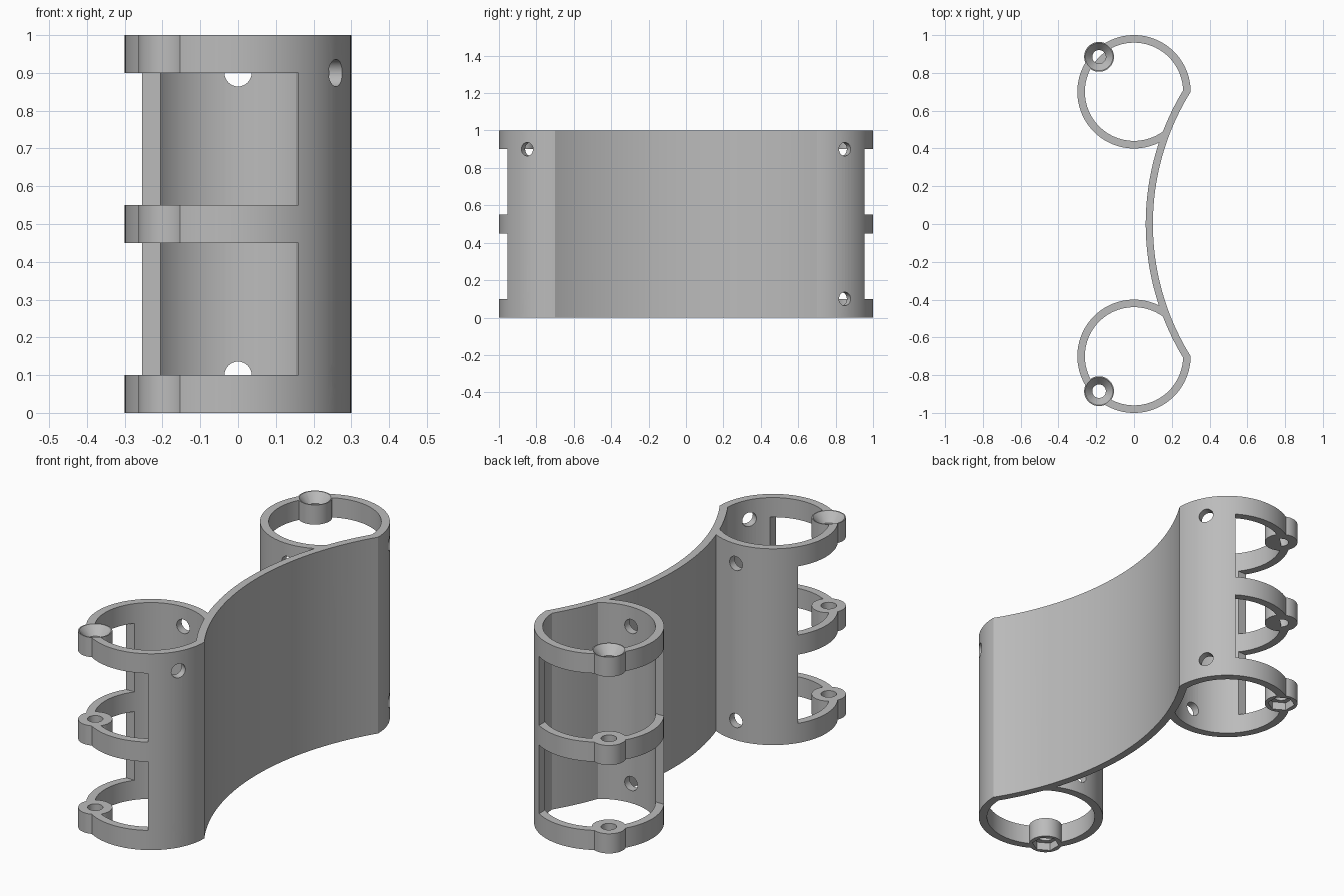
import bpy, bmesh
from math import sin, cos, pi, asin
from mathutils import Matrix, Vector

if "Cube" in bpy.data.objects:
    bpy.data.objects.remove(bpy.data.objects["Cube"], do_unlink=True)

RING_Y, RING_R, RING_IN = 0.7, 0.3, 0.26      # the two tubes
ARC_X, ARC_R, WALL = 1.425, 1.325, 0.038      # curved web
BOSS = 0.185                                  # boss offset from tube axis
HOLE = 0.036

grey = bpy.data.materials.new("plain_grey")
grey.use_nodes = True
COLOUR = (0.5, 0.5, 0.5, 1)
grey.diffuse_color = COLOUR
grey.node_tree.nodes["Principled BSDF"].inputs["Base Color"].default_value = COLOUR


def make_object(name, bm):
    bmesh.ops.recalc_face_normals(bm, faces=bm.faces)
    mesh = bpy.data.meshes.new(name)
    bm.to_mesh(mesh)
    bm.free()
    mesh.materials.append(grey)
    obj = bpy.data.objects.new(name, mesh)
    bpy.context.collection.objects.link(obj)
    return obj


def prism(name, points, z0, z1):
    bm = bmesh.new()
    face = bm.faces.new([bm.verts.new((x, y, z0)) for x, y in points])
    out = bmesh.ops.extrude_face_region(bm, geom=[face])
    verts = [v for v in out["geom"] if isinstance(v, bmesh.types.BMVert)]
    bmesh.ops.translate(bm, verts=verts, vec=(0, 0, z1 - z0))
    return make_object(name, bm)


def circle(cx, cy, r, n):
    return [(cx + r * cos(2 * pi * i / n), cy + r * sin(2 * pi * i / n)) for i in range(n)]


def rod(name, centre, direction, r1, r2, length, n=32):
    bm = bmesh.new()
    turn = Vector(direction).to_track_quat("Z", "Y").to_matrix().to_4x4()
    bmesh.ops.create_cone(bm, cap_ends=True, segments=n, radius1=r1, radius2=r2,
                          depth=length, matrix=Matrix.Translation(centre) @ turn)
    return make_object(name, bm)


def combine(target, tool, operation):
    mod = target.modifiers.new("combine", "BOOLEAN")
    mod.operation, mod.solver, mod.object = operation, "EXACT", tool
    bpy.context.view_layer.objects.active = target
    bpy.ops.object.modifier_apply(modifier=mod.name)
    bpy.data.objects.remove(tool, do_unlink=True)


# Curved web, left thick on its hollow side and trimmed later
END = asin(RING_Y / ARC_R)
STEPS = 48


def arc(radius):
    angles = [END * (2 * i / STEPS - 1) for i in range(STEPS + 1)]
    return [(ARC_X - radius * cos(a), radius * sin(a)) for a in angles]


body = prism("double_tube_holder", arc(ARC_R + WALL) + arc(ARC_R - 0.03)[::-1], 0, 1)

# Tubes joined to both ends of the web
for s in (-1, 1):
    tube = prism("tube", circle(0, s * RING_Y, RING_R, 96), 0, 1)
    combine(tube, prism("tube_bore", circle(0, s * RING_Y, RING_IN, 96), -0.1, 1.1), "DIFFERENCE")
    combine(body, tube, "UNION")

# Hollow side of the web
trim = arc(ARC_R) + [(ARC_X, RING_Y), (ARC_X, -RING_Y)]
combine(body, prism("web_trim", trim, -0.1, 1.1), "DIFFERENCE")

for s in (-1, 1):
    # Two windows leave three bands round the open corner of each tube
    near, far = s * (RING_Y - 0.16), s * 1.2
    for z in (0.1, 0.55):
        box = [(-0.5, near), (0.16, near), (0.16, far), (-0.5, far)]
        combine(body, prism("window_cut", box, z, z + 0.35), "DIFFERENCE")

    # Screw bosses on the bands
    bx, by = -BOSS, s * (RING_Y + BOSS)
    for z in (0, 0.45, 0.9):
        combine(body, prism("boss", circle(bx, by, 0.079, 48), z, z + 0.1), "UNION")

    # Bore, countersink and hexagonal nut pocket
    up = (0, 0, 1)
    combine(body, rod("bore", (bx, by, 0.5), up, HOLE, HOLE, 1.2), "DIFFERENCE")
    combine(body, rod("countersink", (bx, by, 0.98), up, 0.032, 0.082, 0.06), "DIFFERENCE")
    combine(body, rod("nut_pocket", (bx, by, 0), up, 0.065, 0.065, 0.08, 6), "DIFFERENCE")

    # Radial holes through the tube wall
    for dx, dy in ((0, -s), (cos(pi / 6), s * sin(pi / 6))):
        for z in (0.1, 0.9):
            centre = (0.28 * dx, s * RING_Y + 0.28 * dy, z)
            combine(body, rod("side_hole", centre, (dx, dy, 0), HOLE, HOLE, 0.14), "DIFFERENCE")

bpy.ops.object.select_all(action="DESELECT")
body.select_set(True)
bpy.context.view_layer.objects.active = body
bpy.ops.object.shade_smooth_by_angle(angle=pi / 7)
